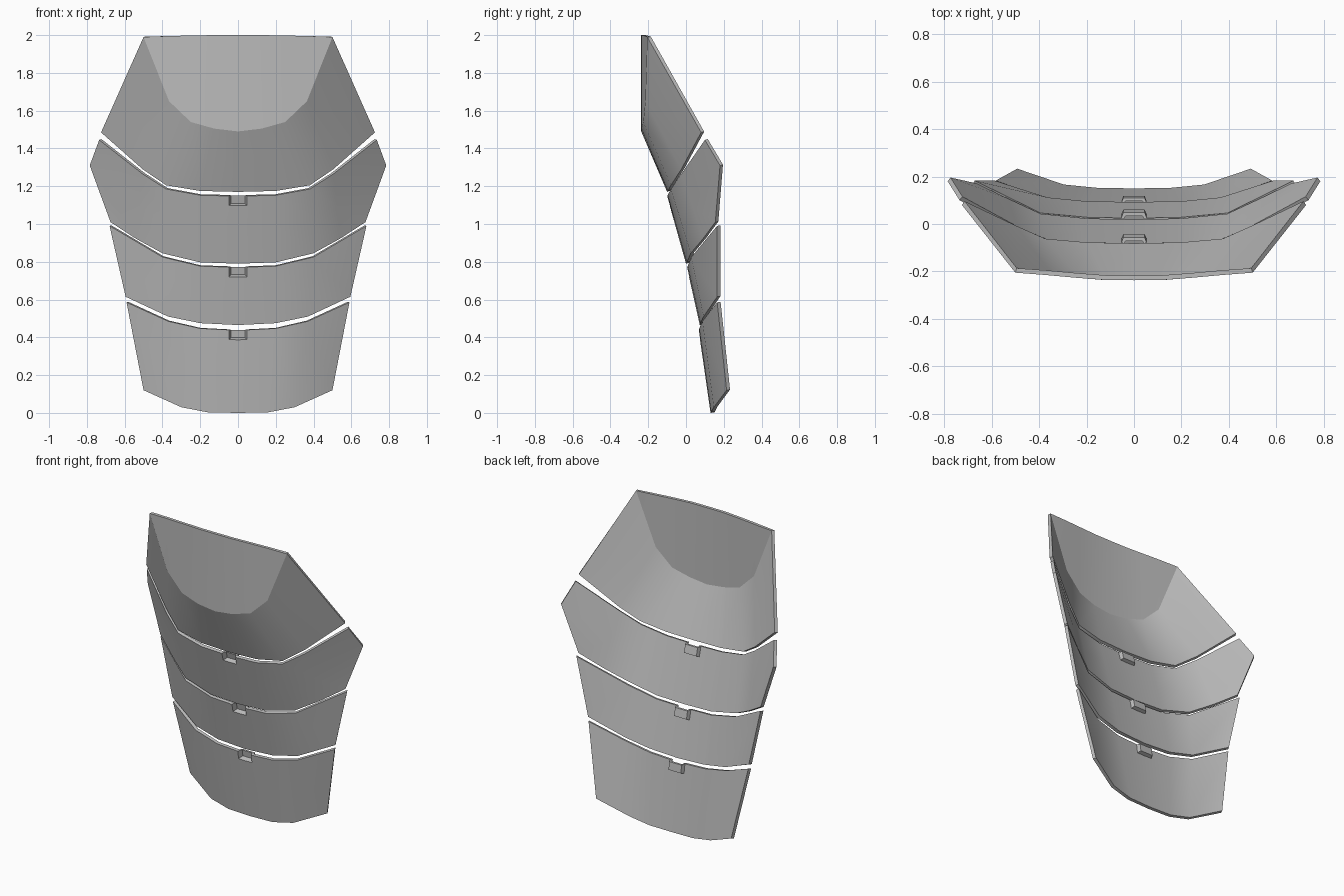
import bpy
import bmesh

cube = bpy.data.objects.get("Cube")
if cube:
    bpy.data.objects.remove(cube, do_unlink=True)

THICKNESS = 0.02

grey = bpy.data.materials.new("plate_grey")
grey.use_nodes = True
colour = (0.5, 0.5, 0.5, 1)
grey.diffuse_color = colour
grey.node_tree.nodes["Principled BSDF"].inputs["Base Color"].default_value = colour


def new_object(name, bm):
    bmesh.ops.recalc_face_normals(bm, faces=bm.faces)
    mesh = bpy.data.meshes.new(name)
    bm.to_mesh(mesh)
    bm.free()
    mesh.materials.append(grey)
    obj = bpy.data.objects.new(name, mesh)
    bpy.context.collection.objects.link(obj)
    return obj


def apply_modifier(obj, kind, **settings):
    mod = obj.modifiers.new(kind.lower(), kind)
    for key, value in settings.items():
        setattr(mod, key, value)
    bpy.ops.object.select_all(action='DESELECT')
    bpy.context.view_layer.objects.active = obj
    obj.select_set(True)
    bpy.ops.object.modifier_apply(modifier=mod.name)


def midway(row_a, row_b):
    return [tuple((a + b) / 2 for a, b in zip(p, q)) for p, q in zip(row_a, row_b)]


def plate(name, rows, crease_row=None):
    """Curved shell through rows of half-width points, mirrored and thickened."""
    bm = bmesh.new()
    grid = []
    for row in rows:
        full = [(-x, y, z) for x, y, z in reversed(row[1:])] + row
        grid.append([bm.verts.new(p) for p in full])
    for upper, lower in zip(grid, grid[1:]):
        for i in range(len(upper) - 1):
            bm.faces.new((upper[i], lower[i], lower[i + 1], upper[i + 1]))
    if crease_row is not None:
        line = grid[crease_row]
        for a, b in zip(line, line[1:]):
            bm.edges.get((a, b)).smooth = False
    bmesh.ops.remove_doubles(bm, verts=bm.verts, dist=0.0005)
    bmesh.ops.recalc_face_normals(bm, faces=bm.faces)
    if sum(f.normal.y for f in bm.faces) > 0:
        bmesh.ops.reverse_faces(bm, faces=bm.faces)
    mesh = bpy.data.meshes.new(name)
    bm.to_mesh(mesh)
    bm.free()
    mesh.materials.append(grey)
    obj = bpy.data.objects.new(name, mesh)
    bpy.context.collection.objects.link(obj)
    apply_modifier(obj, 'SOLIDIFY', thickness=THICKNESS, offset=-1)
    return obj


def wedge(name, y, z, slope, top, front, back):
    """Block tapering backwards; front and back are (depth, half width, height)."""
    bm = bmesh.new()
    rings = []
    for depth, half, height in (front, back):
        ring = []
        for x, dz in ((-half, top), (half, top), (half, -height), (-half, -height)):
            ring.append(bm.verts.new((x, y + depth - slope * dz, z + dz)))
        rings.append(ring)
    for ring in rings:
        bm.faces.new(ring)
    for i in range(4):
        j = (i + 1) % 4
        bm.faces.new((rings[0][i], rings[0][j], rings[1][j], rings[1][i]))
    return new_object(name, bm)


def add_pocket(obj, y, z, slope):
    """Small open-topped dent at the centre of the upper rim."""
    shell = wedge("pocket_shell", y, z, slope, 0.003,
                  (0.012, 0.057, 0.06), (0.044, 0.045, 0.048))
    hollow = wedge("pocket_hollow", y, z, slope, 0.04,
                   (-0.02, 0.058, 0.058), (0.03, 0.036, 0.038))
    for helper, operation in ((shell, 'UNION'), (hollow, 'DIFFERENCE')):
        helper.hide_render = True
        apply_modifier(obj, 'BOOLEAN', object=helper, operation=operation, solver='EXACT')
        bpy.data.objects.remove(helper, do_unlink=True)


# Top plate: upright chest panel above a rounded crease
corner = (0.5, -0.205, 1.99)
chest = plate("chest_plate", [
    [(0, -0.237, 2), (0.12, -0.236, 2), (0.25, -0.226, 1.998), (0.37, -0.215, 1.995), corner],
    [(0, -0.237, 1.49), (0.125, -0.236, 1.505), (0.25, -0.226, 1.54),
     (0.365, -0.215, 1.65), corner],
    [(0, -0.1, 1.17), (0.2, -0.096, 1.175), (0.38, -0.08, 1.205),
     (0.505, -0.025, 1.29), (0.725, 0.08, 1.485)],
], crease_row=1)

# Second plate: pointed at the sides
upper = [(0, -0.1, 1.147), (0.2, -0.097, 1.152), (0.38, -0.08, 1.185),
         (0.505, -0.025, 1.265), (0.735, 0.1, 1.445)]
lower = [(0, 0, 0.79), (0.2, 0.004, 0.797), (0.4, 0.025, 0.845),
         (0.54, 0.09, 0.922), (0.675, 0.155, 1.01)]
middle = midway(upper, lower)
middle[-1] = (0.785, 0.18, 1.31)
rib = plate("rib_plate", [upper, middle, lower])
add_pocket(rib, -0.1, 1.147, 0.28)

# Third plate
waist = plate("waist_plate", [
    [(0, 0.005, 0.77), (0.2, 0.009, 0.777), (0.4, 0.028, 0.825), (0.68, 0.165, 0.99)],
    [(0, 0.073, 0.465), (0.2, 0.076, 0.475), (0.37, 0.093, 0.51), (0.595, 0.165, 0.615)],
])
add_pocket(waist, 0.005, 0.77, 0.23)

# Bottom plate: rounded lower rim
belly = plate("belly_plate", [
    [(0, 0.067, 0.437), (0.2, 0.07, 0.447), (0.37, 0.087, 0.485), (0.59, 0.165, 0.585)],
    [(0, 0.13, 0), (0.16, 0.133, 0.003), (0.3, 0.147, 0.03), (0.5, 0.215, 0.12)],
])
add_pocket(belly, 0.067, 0.437, 0.14)

# Soft curves with crisp rims
bpy.ops.object.select_all(action='DESELECT')
for obj in (chest, rib, waist, belly):
    obj.select_set(True)
bpy.context.view_layer.objects.active = chest
bpy.ops.object.shade_smooth_by_angle(angle=0.5, keep_sharp_edges=True)
